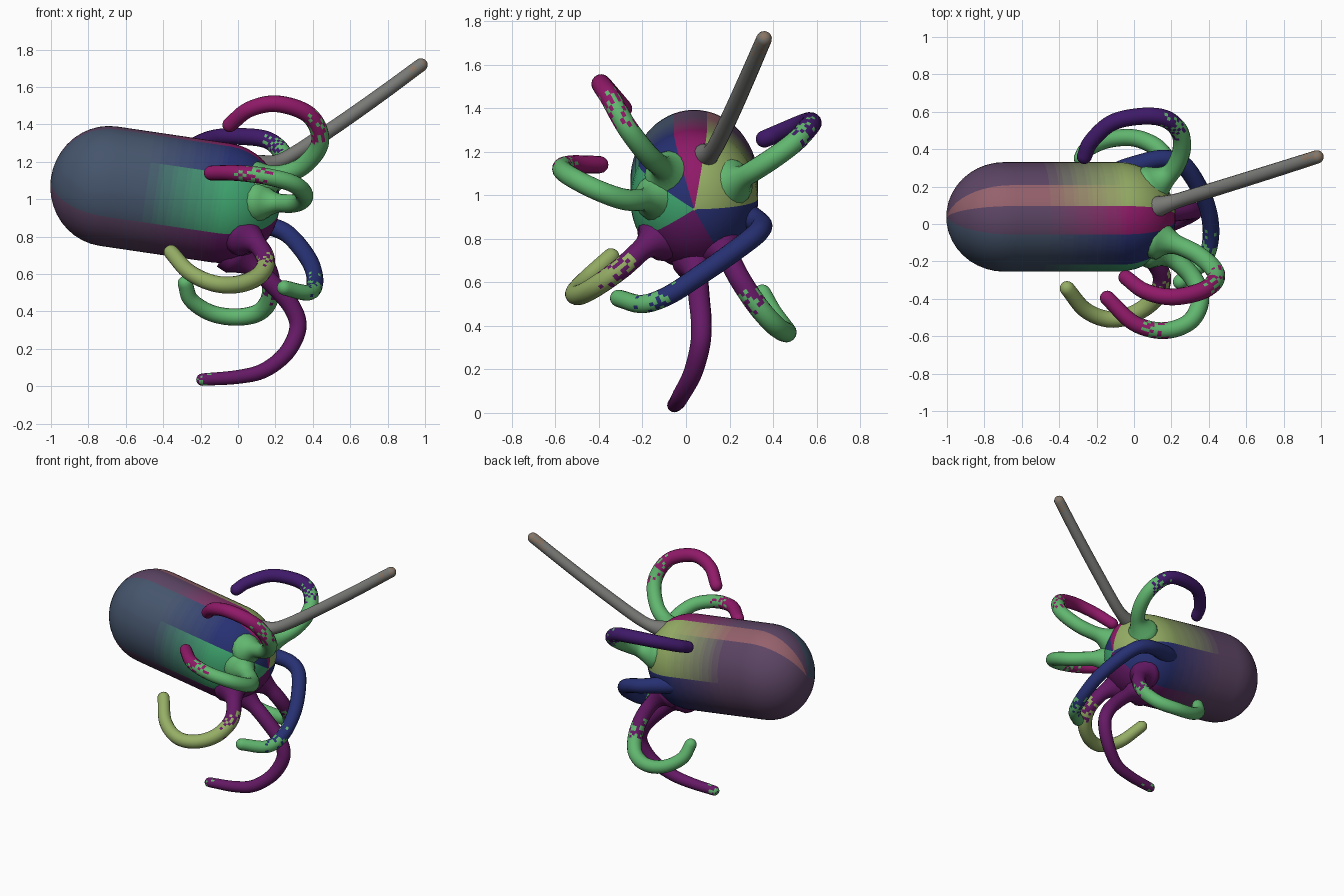
import bpy, bmesh, math, random
from mathutils import Vector

if "Cube" in bpy.data.objects:
    bpy.data.objects.remove(bpy.data.objects["Cube"])

random.seed(4)
GREEN, PURPLE, BLUE = (.12, .47, .16), (.13, .01, .13), (.02, .03, .17)
PINK, LIME, TEAL = (.28, .01, .14), (.30, .42, .13), (.05, .38, .16)
SLATE, GREY, MAUVE, ROSE = (.06, .09, .15), (.19, .19, .18), (.11, .06, .13), (.30, .12, .15)
mats = {}


def mix(a, b, t):
    return tuple(round(p + (q - p) * t, 3) for p, q in zip(a, b))


def slot(obj, col):
    if col not in mats:
        mats[col] = bpy.data.materials.new("colour_%d" % len(mats))
        mats[col].diffuse_color = (*col, 1)
    names = [m.name for m in obj.data.materials]
    if mats[col].name not in names:
        obj.data.materials.append(mats[col])
        return len(names)
    return names.index(mats[col].name)


def sweep(name, centres, radii, sides, colour, squash=1.0):
    """Skin rings along a path; colour(face centre, fraction along) paints, None drops the face."""
    bm = bmesh.new()
    rings, n = [], Vector((0, 1, 0.01))
    last = len(centres) - 1
    for i, (c, r) in enumerate(zip(centres, radii)):
        t = (centres[min(i + 1, last)] - centres[max(i - 1, 0)]).normalized()
        n = (n - t * n.dot(t)).normalized()
        b = t.cross(n)
        rings.append([bm.verts.new(c + r * (n * math.cos(a) + b * math.sin(a) * squash))
                      for a in (k * math.tau / sides for k in range(sides))])
    loops = [(rings[0][::-1], 0), (rings[-1], 1)]
    for i in range(last):
        for k in range(sides):
            j = (k + 1) % sides
            loops.append(((rings[i][k], rings[i][j], rings[i + 1][j], rings[i + 1][k]), i / last))
    paint, hidden = [], []
    for verts, frac in loops:
        f = bm.faces.new(verts)
        col = colour(f.calc_center_median(), frac)
        if col is None:
            hidden.append(f)
        else:
            paint.append(col)
    bmesh.ops.recalc_face_normals(bm, faces=bm.faces[:])
    bmesh.ops.delete(bm, geom=hidden, context='FACES')
    me = bpy.data.meshes.new(name)
    bm.to_mesh(me)
    bm.free()
    obj = bpy.data.objects.new(name, me)
    bpy.context.collection.objects.link(obj)
    for p, col in zip(me.polygons, paint):
        p.use_smooth = True
        p.material_index = slot(obj, col)


def spline(pts, steps=8):
    """Catmull-Rom samples through the points."""
    p = [2 * pts[0] - pts[1]] + pts + [2 * pts[-1] - pts[-2]]
    out = []
    for i in range(1, len(p) - 2):
        a, b, c, d = p[i - 1:i + 3]
        for s in range(steps):
            t = s / steps
            out.append(.5 * (2 * b + (c - a) * t + (2 * a - 5 * b + 4 * c - d) * t * t
                             + (3 * b - a - 3 * c + d) * t ** 3))
    return out + [pts[-1]]


# Capsule body, tilted slightly down toward the tentacle end
A, B = Vector((-1.0, .038, 1.115)), Vector((.22, .038, .935))
axis = (B - A).normalized()
R, TALL = .293, 1.1
CAP, L = R * 1.06, (B - A).length
cap = [max(.02, i * math.pi / 20) for i in range(11)]
stations = [(CAP * (1 - math.cos(a)), R * math.sin(a)) for a in cap]
mid = [(CAP + (L - 2 * CAP) * i / 24, R) for i in range(1, 24)]
stations += mid + [(L - d, r) for d, r in reversed(stations)]


def depth(c):
    """Below 1 inside the body, above 1 outside."""
    d = (c - A).dot(axis)
    v = c - (A + axis * d)
    end = max(0, CAP - d, d - (L - CAP)) / CAP
    return math.sqrt((v.y / R) ** 2 + (v.x ** 2 + v.z ** 2) / (R * TALL) ** 2 + end ** 2)


# Paint sectors around the axis: limit angle, colour near tentacles, colour at the rear
SECTORS = ((55, LIME, MAUVE), (82, LIME, ROSE), (105, PINK, MAUVE), (150, BLUE, SLATE),
           (212, TEAL, SLATE), (300, PURPLE, MAUVE), (361, BLUE, MAUVE))


def body_colour(c, _):
    d = (c - A).dot(axis)
    v = c - (A + axis * d)
    ang = math.degrees(math.atan2(v.z, v.y)) % 360
    near, rear = next(s[1:] for s in SECTORS if ang < s[0])
    fade = min(1, max(0, (L - .28 - d) / .45))
    return mix(near, rear, round(fade * 12) / 12)


sweep("body", [A + axis * d for d, r in stations], [r for d, r in stations], 60, body_colour, TALL)


def limb(name, pts, r0, r1, base, tip, split, flare=.06):
    """Tapered tube, flared where it leaves the body and rounded at the tip."""
    pts = [Vector(p) for p in pts]
    end = (pts[-1] - pts[-2]).normalized()
    pts[-1] = pts[-1] - end * r1 * .6
    path = spline(pts)
    m = len(path) - 1
    radii = [r0 + (r1 - r0) * (i / m) ** 2
             + flare * min(1, max(0, 1 - (depth(p) - .92) / .4)) ** 2 * (i < m * .4)
             for i, p in enumerate(path)]
    for a in (.35, .7, 1.0, 1.25, 1.45):
        path.append(pts[-1] + end * r1 * math.sin(a))
        radii.append(r1 * math.cos(a))

    def colour(c, t):
        if depth(c) < .93:
            return None
        return tip if t + random.uniform(-.09, .09) > split else base
    sweep(name, path, radii, 16, colour)


# Straight feeler
limb("feeler", [(-.04, .045, 1.14), (.1, .085, 1.175), (.25, .13, 1.215), (.5, .208, 1.375),
                (.75, .286, 1.55), (.995, .364, 1.73)], .04, .036, GREY, (.25, .18, .13), .88, .02)

# Curled tentacles
limb("upper_front_tentacle", [(.08, -.07, 1.08), (.2, -.1, 1.12), (.35, -.17, 1.18),
     (.44, -.27, 1.31), (.38, -.35, 1.45), (.21, -.39, 1.51), (.06, -.36, 1.48),
     (-.06, -.275, 1.385)], .05, .04, GREEN, PINK, .45)
limb("middle_front_tentacle", [(.06, -.11, .99), (.2, -.18, .98), (.31, -.28, .98),
     (.355, -.4, 1.02), (.3, -.52, 1.08), (.16, -.57, 1.12), (0, -.53, 1.14),
     (-.16, -.38, 1.14)], .05, .04, GREEN, PINK, .7)
limb("lower_front_tentacle", [(0, -.1, .82), (.1, -.19, .76), (.15, -.29, .67),
     (.11, -.4, .59), (0, -.48, .545), (-.13, -.51, .55), (-.26, -.46, .61),
     (-.37, -.33, .73)], .05, .04, PURPLE, LIME, .28)
limb("lower_back_tentacle", [(0, .13, .8), (.1, .19, .72), (.165, .25, .61), (.175, .33, .49),
     (.12, .41, .4), (0, .46, .37), (-.14, .45, .39), (-.25, .4, .46),
     (-.29, .34, .57)], .05, .04, PURPLE, GREEN, .32)
limb("upper_back_tentacle", [(0, .15, 1.05), (.12, .22, 1.06), (.21, .29, 1.1), (.255, .4, 1.17),
     (.24, .5, 1.245), (.16, .565, 1.315), (.03, .575, 1.335), (-.12, .54, 1.33),
     (-.23, .44, 1.29), (-.275, .34, 1.25)], .05, .04, GREEN, (.05, .01, .14), .45)
limb("crossing_tentacle", [(-.18, .23, .92), (-.03, .295, .895), (.1, .34, .87), (.19, .345, .85),
     (.27, .31, .81), (.35, .19, .72), (.4, .06, .63), (.41, -.08, .54), (.37, -.2, .5),
     (.23, -.325, .53)], .05, .04, BLUE, GREEN, .75, .01)
limb("bottom_tentacle", [(-.05, .04, .73), (.08, .05, .64), (.2, .06, .53), (.29, .07, .42),
     (.32, .065, .31), (.26, .03, .18), (.14, -.02, .085), (0, -.04, .05),
     (-.21, -.055, .034)], .05, .033, PURPLE, GREEN, .95)

for m in bpy.data.materials:
    if m.users and not m.is_grease_pencil:
        m.use_nodes = True
        m.node_tree.nodes["Principled BSDF"].inputs["Base Color"].default_value = m.diffuse_color
